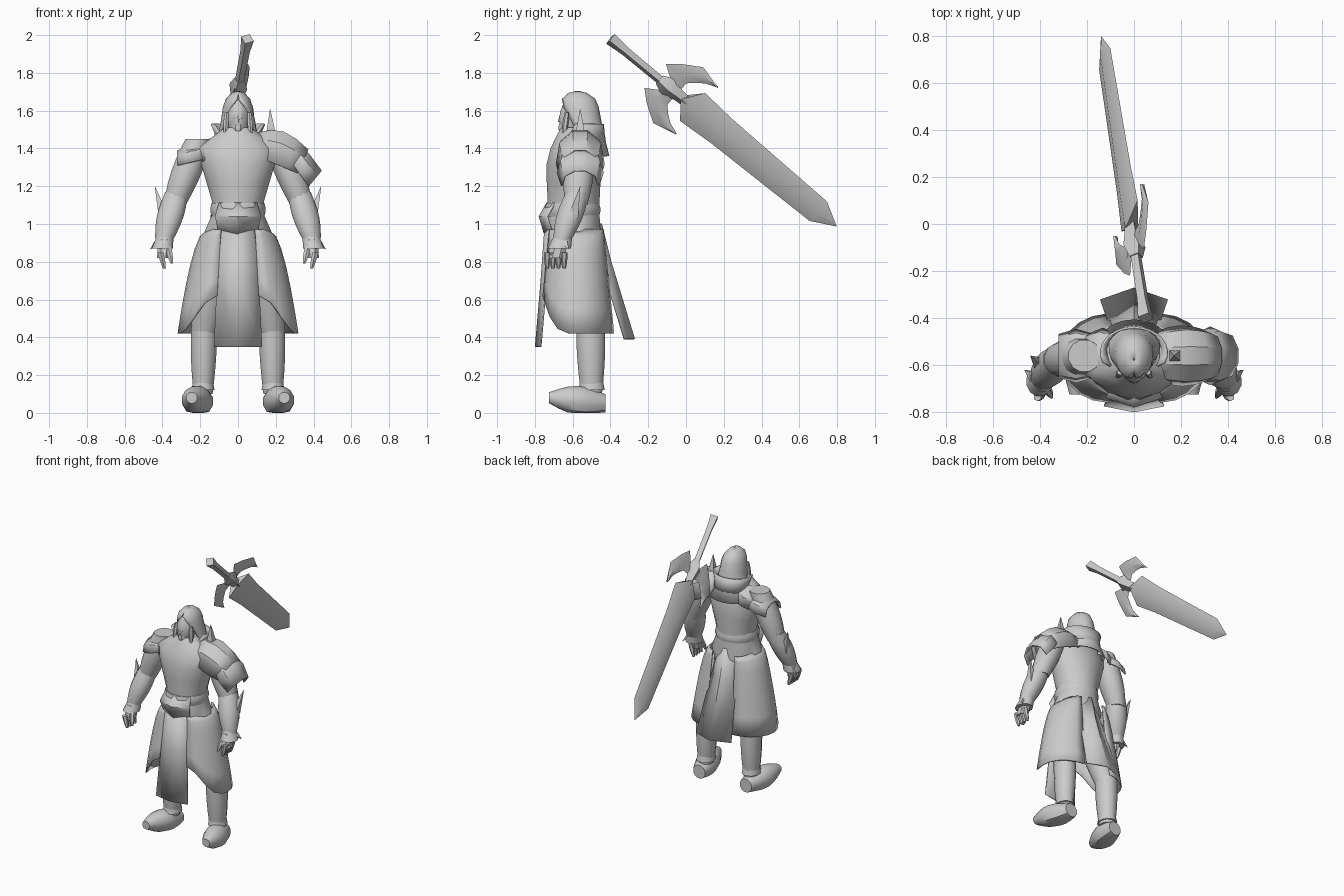
import bpy, bmesh, math
from mathutils import Vector

if "Cube" in bpy.data.objects:
    bpy.data.objects.remove(bpy.data.objects["Cube"])

shade = (.6, .6, .6, 1)
grey = bpy.data.materials.new("plain_grey")
grey.use_nodes = True
grey.diffuse_color = shade
grey.node_tree.nodes["Principled BSDF"].inputs["Base Color"].default_value = shade
parts = []


def mix(start, end, t):
    return Vector(start).lerp(Vector(end), t)


def skin(name, rings, closed=True, thickness=.01, mirror=False):
    """Bridge rows of points: closed rows make a capped tube, open rows make a thin sheet."""
    bm = bmesh.new()
    rows = [[bm.verts.new(point) for point in ring] for ring in rings]
    count = len(rows[0])
    for upper, lower in zip(rows, rows[1:]):
        for i in range(count if closed else count - 1):
            j = (i + 1) % count
            bm.faces.new((upper[i], upper[j], lower[j], lower[i]))
    if closed:
        bm.faces.new(rows[0])
        bm.faces.new(rows[-1])
    bmesh.ops.remove_doubles(bm, verts=bm.verts, dist=.0005)
    bmesh.ops.recalc_face_normals(bm, faces=bm.faces)
    mesh = bpy.data.meshes.new(name)
    bm.to_mesh(mesh)
    bm.free()
    mesh.materials.append(grey)
    part = bpy.data.objects.new(name, mesh)
    bpy.context.collection.objects.link(part)
    if not closed:
        solid = part.modifiers.new("thickness", "SOLIDIFY")
        solid.thickness, solid.offset = thickness, 0
    if mirror:
        part.modifiers.new("mirror", "MIRROR").use_mirror_merge = False
    parts.append(part)
    return part


def ellipse(center, width, depth, sides, lying=False):
    """Ring of points, flat on the ground plane or upright when lying along y."""
    ring = []
    for k in range(sides):
        angle = math.tau * (k + .5) / sides
        u, v = width * math.cos(angle), depth * math.sin(angle)
        ring.append(Vector(center) + Vector((u, 0, v) if lying else (u, v, 0)))
    return ring


def limb(name, start, end, wide, narrow, bulge=0, depth=1, sides=12, steps=6, lying=False, mirror=False):
    """Tapered tube whose middle swells by the bulge."""
    rings = []
    for k in range(steps + 1):
        t = k / steps
        radius = wide + (narrow - wide) * t + bulge * math.sin(math.pi * t)
        rings.append(ellipse(mix(start, end, t), radius, radius * depth, sides, lying))
    return skin(name, rings, mirror=mirror)


def spike(name, start, end, base, mirror=False):
    return limb(name, start, end, base, .001, sides=4, steps=1, mirror=mirror)


def panel(name, fold, *rows):
    """Hanging cloth with a centre crease; each row is (height, depth position, half width)."""
    skin(name, [[(side * width, y + abs(side) * fold, z) for side in (-1, 0, 1)]
                for z, y, width in rows], closed=False)


def wrap(name, rows, steps=16):
    """Cloth around the head, open in front; each row is (height, radius, half opening)."""
    rings = []
    for z, radius, gap in rows:
        y = -.575 + (1.7 - z) * .16
        depth = min(radius * 1.4, .08 + radius * .2)
        angles = [math.radians(gap + (360 - 2 * gap) * k / steps) for k in range(steps + 1)]
        rings.append([(radius * math.sin(a), y - depth * math.cos(a), z) for a in angles])
    skin(name, rings, closed=False)


def shoulder(name, inner, outer, arch, drop, depth, lean=.15, steps=4):
    """Arched armour plate running outward from the neck along its ridge."""
    rings = []
    for k in range(steps + 1):
        t = k / steps
        swell = math.sin(math.pi * t)
        ridge = mix(inner, outer, t) + Vector((0, 0, arch * swell))
        low = ridge - Vector((ridge.x * lean, 0, drop + arch * swell))
        half = depth * (.8 + .2 * swell)
        side = [(ridge, .3), (mix(ridge, low, .35), .85), (low, 1)]
        rings.append([p + Vector((0, -half * f, 0)) for p, f in reversed(side)]
                     + [p + Vector((0, half * f, 0)) for p, f in side])
    skin(name, rings, closed=False)


# Torso, belt and collar
torso = ((.75, .15), (.9, .16), (.96, .18), (1.05, .14), (1.12, .14), (1.22, .17), (1.32, .2),
         (1.4, .21), (1.46, .14), (1.51, .07))
skin("torso", [ellipse((0, -.595, z), width, min(width, .145, (1.65 - z) / 2), 16) for z, width in torso])
limb("belt", (0, -.6, 1.11), (0, -.6, 1.04), .142, .142, bulge=.008, sides=16, steps=3)
panel("belt_front", .04, (1.11, -.735, .1), (1.04, -.775, .12), (.94, -.745, .1))
wrap("collar", [(1.43, .12, 40), (1.48, .12, 50), (1.53, .14, 68)])

# Coat: front and back panels, then a flared skirt on each side
panel("front_panel", .025, (.98, -.745, .085), (.7, -.765, .11), (.35, -.795, .127))
panel("back_panel", -.05, (1, -.45, .07), (.8, -.4, .1), (.39, -.275, .142))


def skirt_point(t, turn):
    angle = math.pi * turn
    drop = .55 - .2 * max(0, math.cos(angle)) ** 4
    return (.09 + .02 * t + (.065 + .14 * t ** .45) * math.sin(angle),
            -.58 - (.14 + .035 * t) * math.cos(angle) + .02 * t * turn,
            .97 - drop * t)


skin("side_skirt", [[skirt_point((row / 6) ** 1.5, k / 10) for k in range(11)] for row in range(7)],
     closed=False, mirror=True)

# Legs, boots and feet
limb("trouser_leg", (.1, -.58, .86), (.18, -.51, .42), .1, .07, bulge=.016, mirror=True)
limb("boot_shaft", (.18, -.505, .45), (.185, -.5, .1), .072, .052, bulge=.006, depth=1.1, mirror=True)
limb("boot_cuff", (.185, -.5, .16), (.185, -.5, .12), .056, .063, depth=1.15, steps=1, mirror=True)
foot = limb("foot", (.19, -.425, .05), (.245, -.725, .08), .05, .03, bulge=.04, lying=True, mirror=True)
for vertex in foot.data.vertices:
    vertex.co.z = max(vertex.co.z, 0)

# Arms, bracers and hands
limb("upper_arm", (.21, -.56, 1.45), (.335, -.58, 1.1), .07, .06, bulge=.02, mirror=True)
limb("bracer", (.325, -.575, 1.17), (.395, -.66, .9), .062, .044, bulge=.02, mirror=True)
limb("bracer_cuff", (.385, -.65, .94), (.4, -.67, .87), .045, .058, depth=1.1, steps=2, mirror=True)
spike("bracer_fin", (.39, -.6, 1.03), (.44, -.56, 1.2), .04, mirror=True)
spike("cuff_spike", (.42, -.65, .91), (.465, -.62, .865), .03, mirror=True)
limb("palm", (.39, -.665, .92), (.395, -.69, .82), .036, .036, depth=1.35, sides=8, mirror=True)
for k in range(4):
    y = -.735 + k * .03
    limb("finger", (.41, y, .85), (.39, y, .765), .018, .009, bulge=.003, sides=6, steps=3, mirror=True)
limb("thumb", (.37, -.7, .88), (.35, -.735, .79), .018, .008, bulge=.004, sides=6, steps=3, mirror=True)

# Left shoulder: dome over a flared plate, with a spike by the neck
shoulder("left_shoulder_dome", (.11, -.56, 1.48), (.37, -.56, 1.39), .05, .12, .125)
shoulder("left_shoulder_flare", (.32, -.56, 1.42), (.44, -.56, 1.28), .01, .08, .12, steps=2)
spike("left_shoulder_spike", (.175, -.56, 1.46), (.17, -.56, 1.61), .04)

# Right shoulder: two stepped plates
shoulder("right_shoulder_inner", (-.09, -.56, 1.47), (-.22, -.56, 1.42), 0, .09, .115, steps=2)
shoulder("right_shoulder_outer", (-.17, -.56, 1.42), (-.32, -.56, 1.385), .01, .075, .11, lean=0, steps=2)

# Head and hood
limb("head", (0, -.605, 1.45), (0, -.585, 1.67), .03, .04, bulge=.028, depth=1.25)
limb("nose", (0, -.655, 1.6), (0, -.665, 1.54), .007, .014, sides=6, steps=2)
limb("beard", (0, -.645, 1.53), (0, -.645, 1.45), .03, .01, bulge=.01, sides=8)
limb("face_hair", (.06, -.63, 1.59), (.07, -.65, 1.44), .012, .004, bulge=.007, sides=6, mirror=True)
wrap("hood", [(1.7, .003, 0), (1.69, .032, 0), (1.66, .06, 4), (1.62, .075, 28), (1.55, .085, 55),
              (1.47, .1, 70), (1.36, .15, 100)])

# Sword frame: along the blade, across its width and out of its flat side
pommel, tip = Vector((.05, -.4, 1.98)), Vector((-.14, .8, .985))
along = (tip - pommel).normalized()
across = Vector((.045, .08, .1))
across = (across - along * across.dot(along)).normalized()
outward = along.cross(across)


def at(distance, width, lift=0):
    return pommel + along * distance + across * width + outward * lift


def bar(name, stations, notch=0):
    """Diamond section bar; the notch pulls the first ridge point back toward the pommel."""
    rings = []
    for distance, width, lift in stations:
        ridge = distance - notch
        rings.append([at(distance, width), at(ridge, 0, lift), at(distance, -width), at(ridge, 0, -lift)])
        notch = 0
    skin(name, rings)


bar("sword_blade", [(.57, .105, .03), (.77, .09, .028), (1.44, .073, .018), (1.566, .001, .001)], notch=.08)
bar("sword_handle", [(0, .036, .036), (.1, .026, .026), (.36, .024, .024)])
bar("sword_guard", [(.34, .03, .03), (.4, .06, .05), (.47, .035, .035), (.53, .03, .03)])

# Crescent wings on both sides of the guard
outer_edge = ((.4, .03), (.31, .09), (.37, .145), (.47, .21), (.6, .175))
inner_edge = ((.46, .04), (.46, .08), (.5, .12), (.54, .15), (.6, .173))
for side, label in ((1, "upper"), (-1, "lower")):
    rings = []
    for (a, b), (c, d) in zip(outer_edge, inner_edge):
        back, front = at(a, side * b), at(c, side * d)
        middle = mix(back, front, .5)
        rings.append([back, middle + outward * .01, front, middle - outward * .01])
    skin("sword_wing_" + label, rings)

# Smooth the rounded parts and keep hard edges crisp
bpy.ops.object.select_all(action="DESELECT")
for part in parts:
    part.select_set(True)
bpy.context.view_layer.objects.active = parts[0]
bpy.ops.object.shade_smooth_by_angle(angle=math.radians(35))
